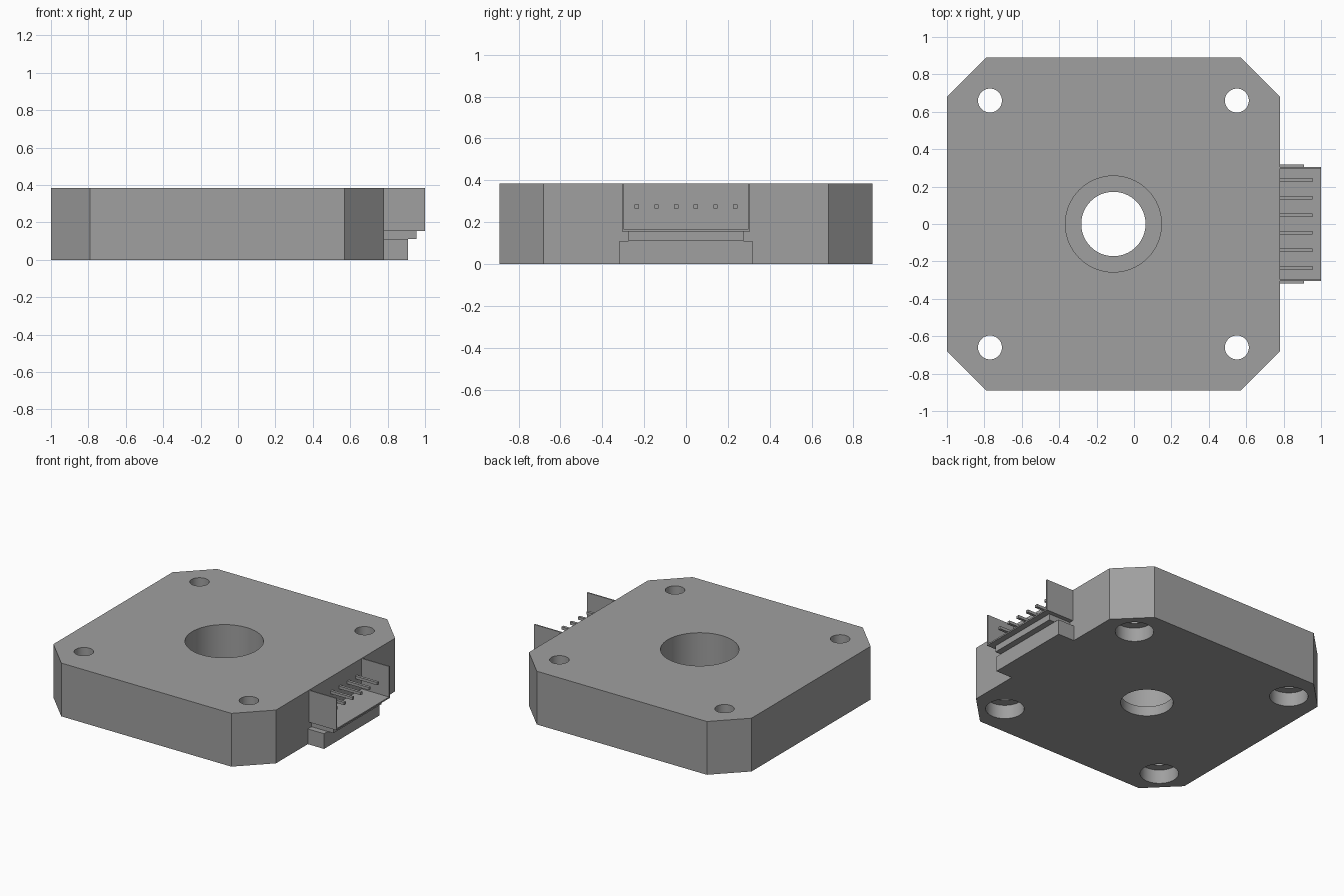
import bpy, bmesh, math
from mathutils import Matrix

if "Cube" in bpy.data.objects:
    bpy.data.objects.remove(bpy.data.objects["Cube"])

CX, HALF, CH, H = -0.11, 0.89, 0.21, 0.385   # body centre x, half width, corner cut, height
FACE = CX + HALF                             # side that carries the connector

grey = bpy.data.materials.new("metal grey")
grey.diffuse_color = (0.35, 0.35, 0.35, 1)
grey.use_nodes = True
grey.node_tree.nodes["Principled BSDF"].inputs["Base Color"].default_value = grey.diffuse_color


def make(name, bm):
    bmesh.ops.recalc_face_normals(bm, faces=bm.faces)
    mesh = bpy.data.meshes.new(name)
    bm.to_mesh(mesh)
    bm.free()
    mesh.materials.append(grey)
    ob = bpy.data.objects.new(name, mesh)
    bpy.context.collection.objects.link(ob)
    return ob


def box(name, x0, x1, y0, y1, z0, z1):
    bm = bmesh.new()
    bmesh.ops.create_cube(bm, size=1, matrix=Matrix.Translation(
        ((x0 + x1) / 2, (y0 + y1) / 2, (z0 + z1) / 2)) @ Matrix.Diagonal((x1 - x0, y1 - y0, z1 - z0, 1)))
    return make(name, bm)


def stepped_cutter(name, x, y, profile):
    """Revolve (radius, z) points into a closed solid."""
    bm = bmesh.new()
    n = 64
    rings = [[bm.verts.new((x + r * math.cos(2 * math.pi * i / n), y + r * math.sin(2 * math.pi * i / n), z))
              for i in range(n)] for r, z in profile]
    for a, b in zip(rings, rings[1:]):
        for i in range(n):
            bm.faces.new((a[i], a[(i + 1) % n], b[(i + 1) % n], b[i]))
    bm.faces.new(rings[0])
    bm.faces.new(rings[-1])
    ob = make(name, bm)
    ob.hide_render = True
    ob.hide_viewport = True
    return ob


# Square body with cut corners
k = HALF - CH
outline = [(-k, -HALF), (k, -HALF), (HALF, -k), (HALF, k), (k, HALF), (-k, HALF), (-HALF, k), (-HALF, -k)]
bm = bmesh.new()
base = bm.faces.new([bm.verts.new((CX + x, y, 0)) for x, y in outline])
ext = bmesh.ops.extrude_face_region(bm, geom=[base])
bmesh.ops.translate(bm, vec=(0, 0, H), verts=[v for v in ext["geom"] if isinstance(v, bmesh.types.BMVert)])
body = make("body", bm)

# Central bore, wider from above; corner holes, wider from below
cutters = [stepped_cutter("bore_cutter", CX, 0, [(0.172, -0.1), (0.172, 0.07), (0.257, 0.07), (0.257, 0.5)])]
for sx in (-1, 1):
    for sy in (-1, 1):
        cutters.append(stepped_cutter("corner_hole_cutter", CX + sx * 0.66, sy * 0.66,
                                      [(0.126, -0.1), (0.126, 0.1), (0.064, 0.1), (0.064, 0.5)]))
for c in cutters:
    mod = body.modifiers.new("hole", 'BOOLEAN')
    mod.operation = 'DIFFERENCE'
    mod.solver = 'EXACT'
    mod.object = c
bpy.context.view_layer.update()
holed = bpy.data.meshes.new_from_object(body.evaluated_get(bpy.context.evaluated_depsgraph_get()))
body.modifiers.clear()
body.data = holed
for c in cutters:
    bpy.data.objects.remove(c)
bpy.context.view_layer.objects.active = body
body.select_set(True)
bpy.ops.object.shade_smooth_by_angle(angle=math.radians(30))

# Connector: stepped base, open-topped shroud, six pins
box("connector_foot", FACE, 0.91, -0.317, 0.317, 0, 0.11)
box("connector_neck", FACE, 0.955, -0.275, 0.275, 0.11, 0.155)
box("shroud_floor", FACE, 1.0, -0.306, 0.306, 0.155, 0.165)
for s, side in ((-1, "front"), (1, "back")):
    y0, y1 = sorted((s * 0.297, s * 0.306))
    box("shroud_wall_" + side, FACE, 1.0, y0, y1, 0.165, H)
for i in range(6):
    y = (i - 2.5) * 0.094
    box("pin", FACE, 0.955, y - 0.01, y + 0.01, 0.265, 0.285)
